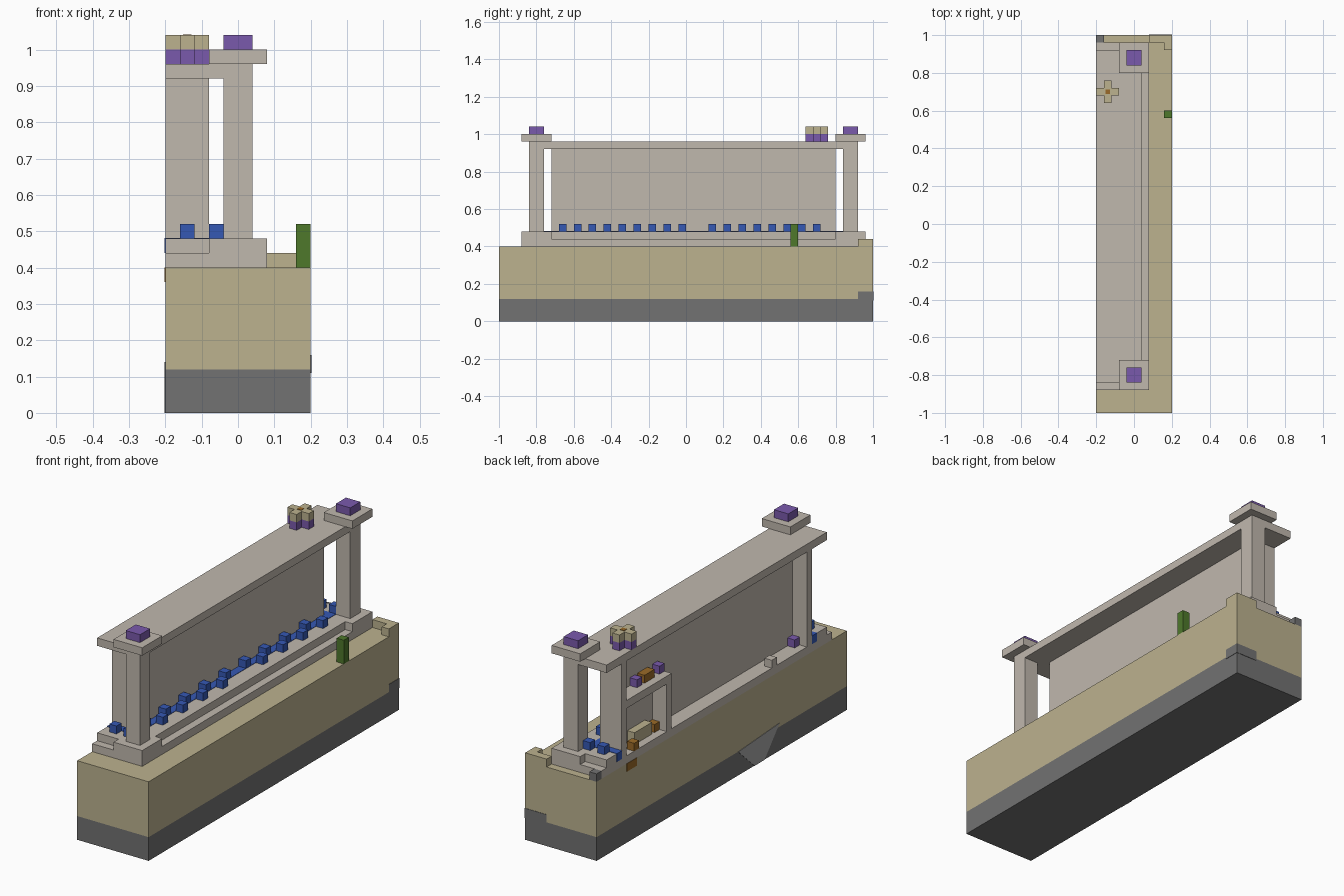
import bpy, bmesh

cube = bpy.data.objects.get("Cube")
if cube:
    bpy.data.objects.remove(cube, do_unlink=True)


def material(name, hex_code):
    # sRGB hex to a flat linear colour
    srgb = [int(hex_code[i:i + 2], 16) / 255 for i in (0, 2, 4)]
    col = [c / 12.92 if c < 0.04 else ((c + 0.055) / 1.055) ** 2.4 for c in srgb] + [1]
    m = bpy.data.materials.new(name)
    m.use_nodes = True
    m.diffuse_color = col
    bsdf = next(n for n in m.node_tree.nodes if n.type == 'BSDF_PRINCIPLED')
    bsdf.inputs["Base Color"].default_value = col
    return m


STONE = material("pale stone", "c0b8ae")
SAND = material("sand", "bcb28f")
ROCK = material("dark rock", "727272")
PALE_ROCK = material("pale rock", "a8a8a8")
BLUE = material("blue", "3558b4")
PURPLE = material("purple", "7a5aac")
GREEN = material("green", "4e782b")
BROWN = material("brown", "9a6a28")


def boxes(name, mat, *ranges):
    """One object from boxes given as (x0, x1, y0, y1, z0, z1)."""
    bm = bmesh.new()
    for r in ranges:
        verts = bmesh.ops.create_cube(bm, size=1)["verts"]
        for v in verts:
            for i in range(3):
                v.co[i] = r[2 * i] if v.co[i] < 0 else r[2 * i + 1]
    return finish(name, mat, bm)


def finish(name, mat, bm):
    me = bpy.data.meshes.new(name)
    bm.to_mesh(me)
    bm.free()
    me.materials.append(mat)
    ob = bpy.data.objects.new(name, me)
    bpy.context.collection.objects.link(ob)
    return ob


def voxel(x, y, z, s=0.02):
    return (x - s, x + s, y - s, y + s, z - s, z + s)


CUT = -0.2       # open side of the building
E = 0.002        # plate thickness

# Ground
boxes("rock_layer", ROCK, (CUT, 0.2, -1, 1, 0, 0.12))
boxes("sand_layer", SAND, (CUT, 0.2, -1, 1, 0.12, 0.4))
boxes("rock_corner_rise", ROCK, (0.08, 0.2 + E, 0.92, 1 + E, 0.11, 0.16))
boxes("sand_rim", SAND, (0.08, 0.2, 0.96, 1, 0.4, 0.44), (0.16, 0.2, 0.92, 0.96, 0.4, 0.44))
boxes("rock_rim", ROCK, (CUT, -0.16, 0.96, 1, 0.4, 0.44))
boxes("plant", GREEN, (0.16, 0.2, 0.56, 0.6, 0.4, 0.52))

# Pale funnel-shaped patch in the rock
bm = bmesh.new()
patch = bm.faces.new([bm.verts.new((CUT - E, y, z)) for y, z in
                      ((-0.13, 0.12), (-0.26, 0), (-0.34, 0), (-0.46, 0.14))])
extruded = bmesh.ops.extrude_face_region(bm, geom=[patch])["geom"]
for v in extruded:
    if isinstance(v, bmesh.types.BMVert):
        v.co.x += 2 * E
bmesh.ops.recalc_face_normals(bm, faces=bm.faces)
finish("rock_patch", PALE_ROCK, bm)

# Stepped platform, the upper step is open inside the room
boxes("platform_step", STONE, (CUT, 0.08, -0.88, 0.96, 0.4, 0.44))
boxes("platform_floor", STONE,
      (-0.12, 0.04, -0.84, 0.92, 0.44, 0.48),
      (CUT, -0.12, -0.84, -0.68, 0.44, 0.48),
      (CUT, -0.12, 0.76, 0.92, 0.44, 0.48))

# Walls and roof
boxes("long_wall", STONE, (-0.12, -0.08, -0.72, 0.8, 0.48, 0.92))
for name, y in (("front_wall", -0.72), ("back_wall", 0.76)):
    boxes(name, STONE, (CUT, -0.12, y, y + 0.04, 0.48, 0.92))
boxes("roof", STONE, (CUT, 0.04, -0.84, 0.92, 0.92, 0.96))

# Corner columns with pedestal, cap and ornament
for side, y in (("front", -0.8), ("back", 0.88)):
    def block(r, z0, z1):
        return (-r, r, y - r, y + r, z0, z1)
    boxes(side + "_pedestal", STONE, block(0.08, 0.44, 0.48))
    boxes(side + "_column", STONE, block(0.04, 0.48, 0.96))
    boxes(side + "_cap", STONE, block(0.08, 0.96, 1.0))
    boxes(side + "_ornament", PURPLE, block(0.04, 1.0, 1.04))

# Blue border along the walls with a zigzag of small blocks
rows = [-0.66 + 0.08 * i for i in range(9)] + [0.14 + 0.08 * i for i in range(8)]
spots = [((-0.06, -0.02)[i % 2 if i < 9 else (i - 9) % 2], y) for i, y in enumerate(rows)]
spots += [(-0.14, -0.78), (-0.14, 0.86), (-0.06, -0.78), (-0.06, 0.86)]
boxes("blue_blocks", BLUE, *[voxel(x, y, 0.5) for x, y in spots])
boxes("blue_border", BLUE,
      (-0.08, -0.04, -0.76, 0.84, 0.47, 0.48 + E),
      (CUT - E, -0.08, -0.76, -0.72, 0.44, 0.48 + E),
      (CUT - E, -0.08, 0.8, 0.84, 0.44, 0.48 + E),
      *[(x - 0.02, x + 0.02, y - 0.02, y + 0.02, 0.47, 0.48 + E) for x, y in spots])

# Cross-shaped roof ornament
def cross(z0, z1):
    x, y = -0.14, 0.7
    arms = [(x + s * 0.04, y) for s in (-1, 1)] + [(x, y + s * 0.04) for s in (-1, 1)]
    return [(a - 0.02, a + 0.02, b - 0.02, b + 0.02, z0, z1) for a, b in arms + [(x, y)]]


boxes("cross_base", PURPLE, *cross(0.96, 1.0))
boxes("cross_top", SAND, *cross(1.0, 1.04))
boxes("cross_centre", BROWN, voxel(-0.14, 0.7, 1.03, 0.012))

# Loft and room furniture
boxes("loft", STONE, (CUT, -0.12, 0.4, 0.76, 0.68, 0.72))
boxes("loft_partition", STONE, (CUT, -0.12, 0.4, 0.44, 0.44, 0.68))
boxes("loft_chest", BROWN, (-0.16, -0.12, 0.48, 0.56, 0.72, 0.76))
boxes("loft_lamps", PURPLE, voxel(-0.14, 0.42, 0.74), voxel(-0.14, 0.6, 0.74))
boxes("table", SAND, (-0.16, -0.12, 0.5, 0.64, 0.44, 0.5))
boxes("stools", BROWN, voxel(-0.14, 0.46, 0.46), voxel(-0.18, 0.68, 0.46))
boxes("floor_hatch", BROWN, (CUT - E, CUT + E, 0.68, 0.76, 0.36, 0.4))
boxes("floor_block", STONE, voxel(-0.18, -0.42, 0.46))
boxes("floor_lamp", PURPLE, voxel(-0.14, -0.66, 0.46))
